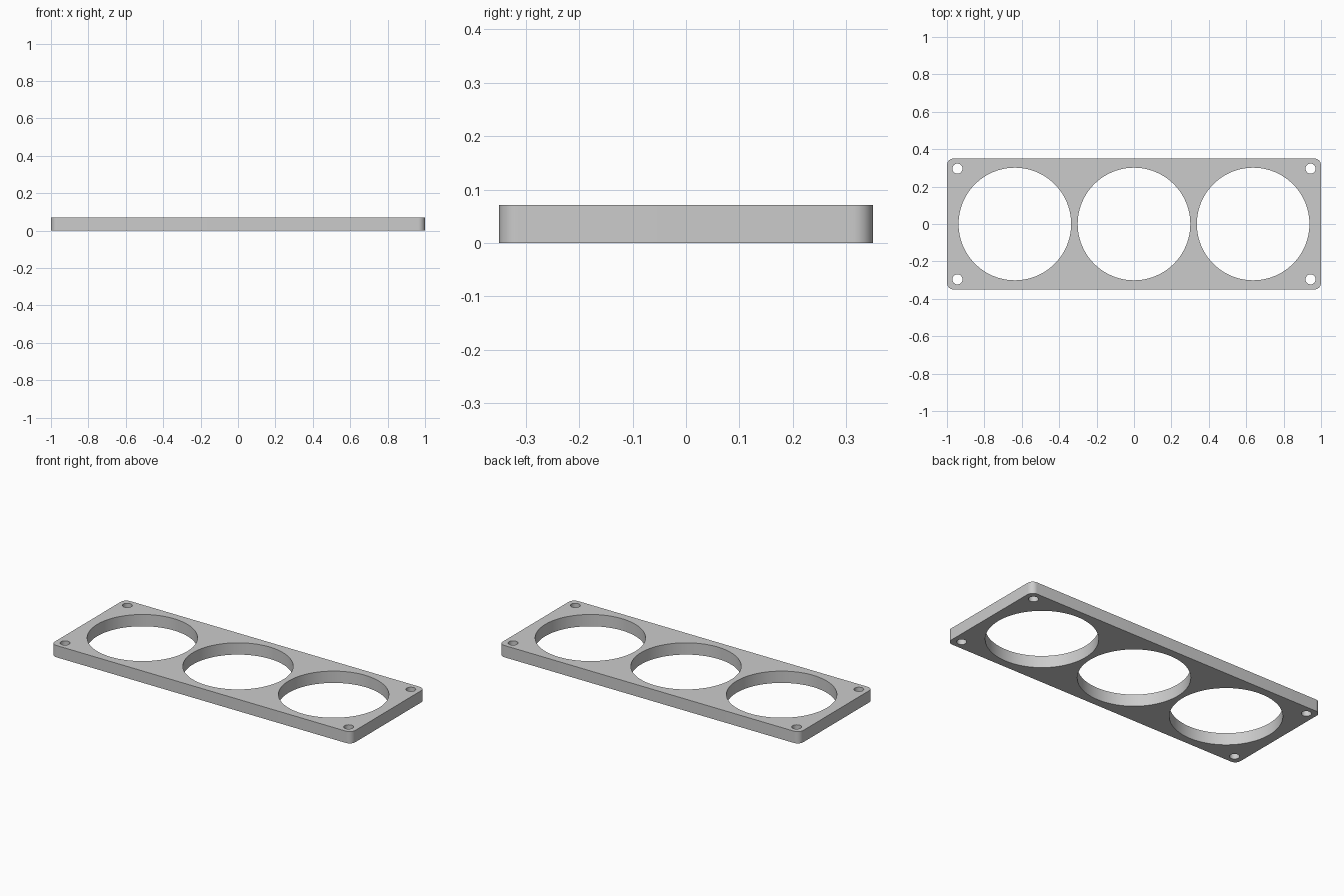
import bpy
import bmesh
from math import cos, sin, pi, radians

if "Cube" in bpy.data.objects:
    bpy.data.objects.remove(bpy.data.objects["Cube"], do_unlink=True)

HALF_X, HALF_Y, HEIGHT = 1.0, 0.35, 0.071
CORNER = 0.036


def arc(cx, cy, radius, start, end, steps):
    """Points along an arc, both ends included."""
    return [(cx + radius * cos(start + (end - start) * i / steps),
             cy + radius * sin(start + (end - start) * i / steps))
            for i in range(steps + 1)]


def circle(cx, cy, radius, steps):
    return arc(cx, cy, radius, 0, 2 * pi, steps)[:-1]


def add_loop(bm, points):
    verts = [bm.verts.new((x, y, 0)) for x, y in points]
    for a, b in zip(verts, verts[1:] + verts[:1]):
        bm.edges.new((a, b))


# Rounded rectangle outline
outline = []
for k, (sx, sy) in enumerate([(1, 1), (-1, 1), (-1, -1), (1, -1)]):
    outline += arc(sx * (HALF_X - CORNER), sy * (HALF_Y - CORNER), CORNER,
                   k * pi / 2, (k + 1) * pi / 2, 12)

bm = bmesh.new()
add_loop(bm, outline)

# Three large openings
for x in (-0.637, 0, 0.637):
    add_loop(bm, circle(x, 0, 0.301, 96))

# Four corner screw holes
for sx in (-1, 1):
    for sy in (-1, 1):
        add_loop(bm, circle(sx * 0.944, sy * 0.296, 0.027, 32))

# Fill the outline around the holes and extrude to a solid plate
bmesh.ops.triangle_fill(bm, edges=bm.edges[:], use_beauty=True, normal=(0, 0, 1))
extruded = bmesh.ops.extrude_face_region(bm, geom=bm.faces[:], use_keep_orig=True)
top = [g for g in extruded["geom"] if isinstance(g, bmesh.types.BMVert)]
bmesh.ops.translate(bm, verts=top, vec=(0, 0, HEIGHT))
bmesh.ops.recalc_face_normals(bm, faces=bm.faces[:])
bmesh.ops.dissolve_limit(bm, angle_limit=radians(0.5), verts=[],
                         edges=[e for e in bm.edges if len(e.link_faces) == 2
                                and all(abs(f.normal.z) > 0.9 for f in e.link_faces)])

mesh = bpy.data.meshes.new("mounting_plate")
bm.to_mesh(mesh)
bm.free()
plate = bpy.data.objects.new("mounting_plate", mesh)
bpy.context.collection.objects.link(plate)

# Plain grey finish
grey = bpy.data.materials.new("light_grey")
grey.use_nodes = True
colour = (0.6, 0.6, 0.6, 1)
grey.diffuse_color = colour
grey.node_tree.nodes["Principled BSDF"].inputs["Base Color"].default_value = colour
mesh.materials.append(grey)

bpy.ops.object.select_all(action="DESELECT")
plate.select_set(True)
bpy.context.view_layer.objects.active = plate
bpy.ops.object.shade_smooth_by_angle(angle=radians(30))
